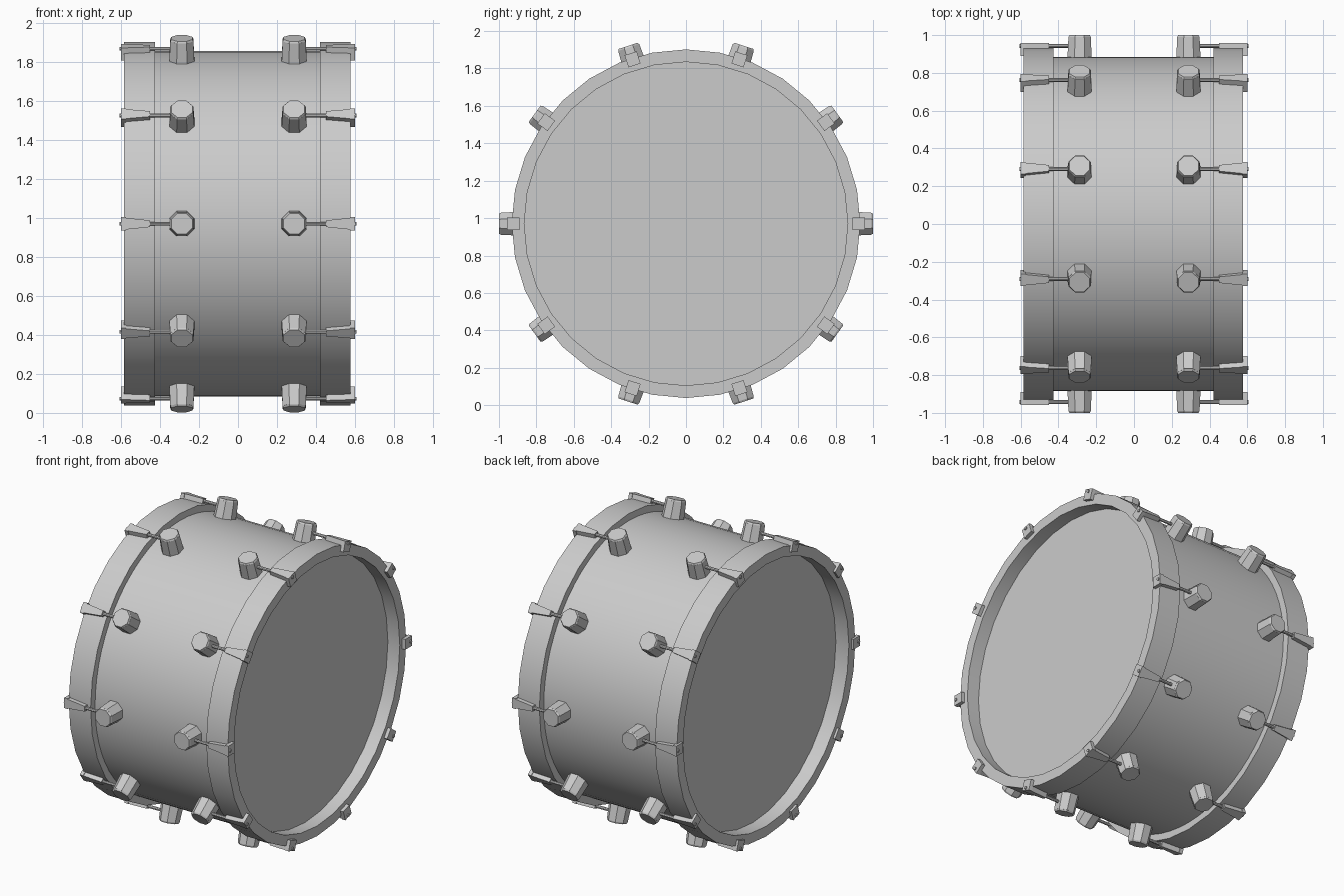
import bpy, bmesh
from math import cos, sin, pi, radians
from mathutils import Matrix

if "Cube" in bpy.data.objects:
    bpy.data.objects.remove(bpy.data.objects["Cube"])

CZ = 0.97          # height of the drum axis (runs along x)
LUGS = 10


def make_object(name, mesh, rot=0.0):
    ob = bpy.data.objects.new(name, mesh)
    ob.location = (0, 0, CZ)
    ob.rotation_euler = (rot, 0, 0)
    bpy.context.collection.objects.link(ob)
    return ob


def finish(bm, name):
    bmesh.ops.recalc_face_normals(bm, faces=bm.faces)
    me = bpy.data.meshes.new(name)
    bm.to_mesh(me)
    bm.free()
    return me


def lathe(name, profile, n, closed=True):
    """Spin an (x, radius) profile around the x axis."""
    bm = bmesh.new()
    rings = [[bm.verts.new((x, r * cos(2 * pi * i / n), r * sin(2 * pi * i / n)))
              for x, r in profile] for i in range(n)]
    m = len(profile)
    for i in range(n):
        a, b = rings[i], rings[(i + 1) % n]
        for j in range(m if closed else m - 1):
            k = (j + 1) % m
            bm.faces.new((a[j], a[k], b[k], b[j]))
    ob = make_object(name, finish(bm, name))
    bpy.ops.object.select_all(action='DESELECT')
    ob.select_set(True)
    bpy.context.view_layer.objects.active = ob
    bpy.ops.object.shade_smooth_by_angle(angle=radians(30))
    return ob


def prism(bm, outline, z0, z1):
    """Extrude an (x, y) outline between two heights."""
    lo = [bm.verts.new((x, y, z0)) for x, y in outline]
    hi = [bm.verts.new((x, y, z1)) for x, y in outline]
    n = len(outline)
    bm.faces.new(lo)
    bm.faces.new(hi)
    for i in range(n):
        j = (i + 1) % n
        bm.faces.new((lo[i], lo[j], hi[j], hi[i]))


# Shell, hoops and heads
lathe("shell", [(-0.45, 0.885), (0.45, 0.885)], 64, closed=False)
for side, x0, x1 in (("left", -0.425, -0.585), ("right", 0.42, 0.577)):
    s = 1 if x1 > 0 else -1
    lathe(side + "_hoop", [(x0, 0.865), (x0, 0.932), (x1, 0.932), (x1, 0.865)], 32)
    bm = bmesh.new()
    bmesh.ops.create_circle(bm, cap_ends=True, segments=32, radius=0.87,
                            matrix=Matrix.Translation((s * 0.49, 0, 0))
                            @ Matrix.Rotation(s * pi / 2, 4, 'Y'))
    head = bpy.data.meshes.new(side + "_head")
    bm.to_mesh(head)
    bm.free()
    make_object(side + "_head", head)

# Tension hardware, modelled pointing up (+z is outward) and shared around the rim
for side, s in (("left", -1), ("right", 1)):
    # Octagonal tapered lug with a small chamfer
    bm = bmesh.new()
    for z0, z1, r0, r1 in ((0.87, 0.99, 0.07, 0.064), (0.989, 1.0, 0.064, 0.058)):
        bmesh.ops.create_cone(bm, cap_ends=True, segments=8, radius1=r0, radius2=r1,
                              depth=z1 - z0,
                              matrix=Matrix.Translation((s * 0.288, 0, (z0 + z1) / 2))
                              @ Matrix.Rotation(pi / 8, 4, 'Z'))
    lug = finish(bm, side + "_lug")

    # Tension rod
    bm = bmesh.new()
    bmesh.ops.create_cone(bm, cap_ends=True, segments=8, radius1=0.01, radius2=0.01,
                          depth=0.317,
                          matrix=Matrix.Translation((s * 0.4485, 0, 0.943))
                          @ Matrix.Rotation(pi / 2, 4, 'Y'))
    rod = finish(bm, side + "_rod")

    # Claw: tapered arm over the hoop and a plate folded over its edge
    bm = bmesh.new()
    prism(bm, [(s * 0.45, -0.017), (s * 0.595, -0.032),
               (s * 0.595, 0.032), (s * 0.45, 0.017)], 0.927, 0.958)
    prism(bm, [(s * 0.575, -0.034), (s * 0.6, -0.034),
               (s * 0.6, 0.034), (s * 0.575, 0.034)], 0.89, 0.958)
    claw = finish(bm, side + "_claw")

    for i in range(LUGS):
        a = pi / 2 + i * 2 * pi / LUGS
        for part, me in (("lug", lug), ("tension_rod", rod), ("claw", claw)):
            make_object(f"{side}_{part}_{i + 1}", me, a)
